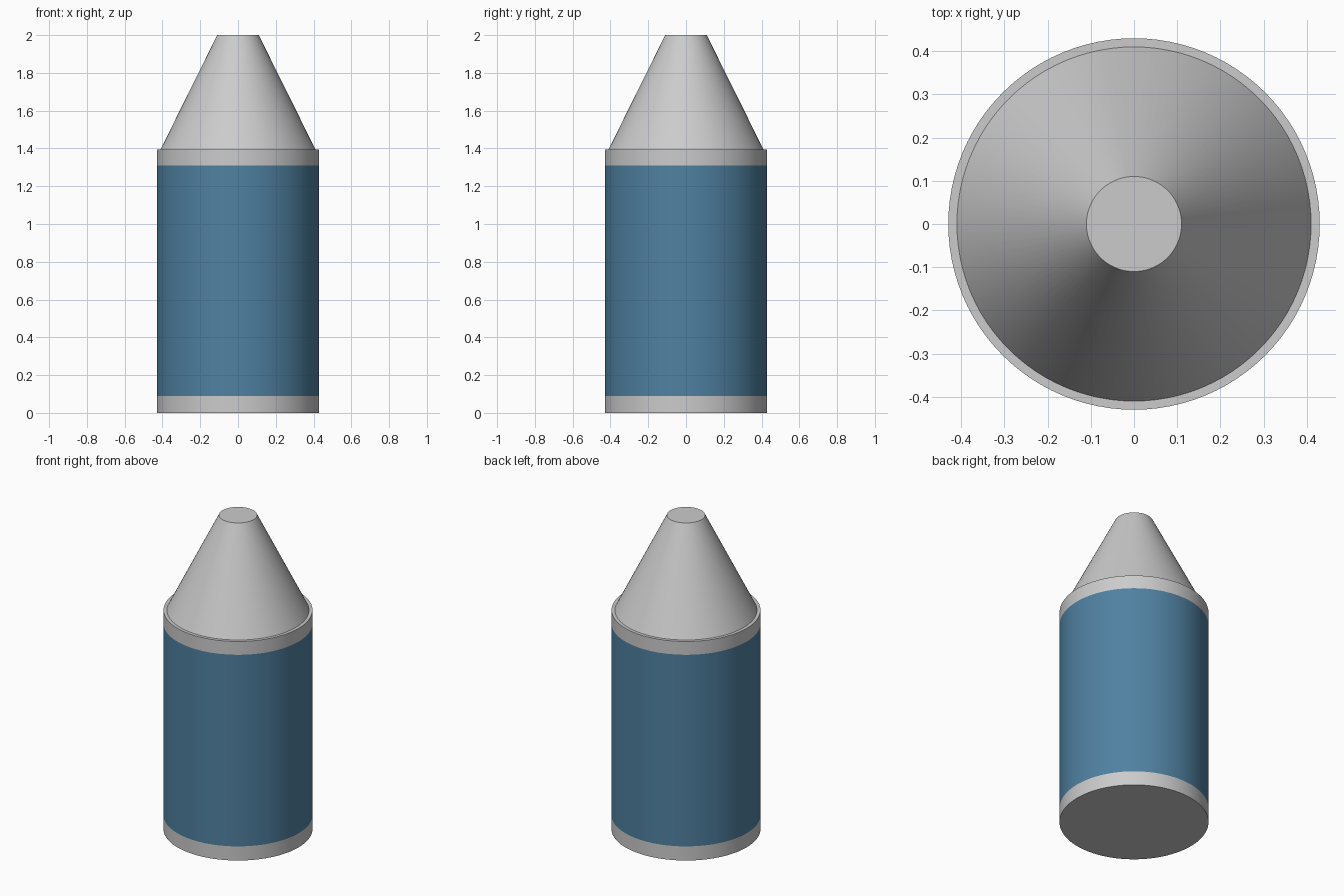
import bpy, bmesh
from math import cos, sin, tau, radians

if "Cube" in bpy.data.objects:
    bpy.data.objects.remove(bpy.data.objects["Cube"])

SIDES = 96


def lathe(name, profile, materials=(), bands=()):
    """Revolve (radius, z) points about z; cap both ends; bands = material per strip."""
    bm = bmesh.new()
    rings = [[bm.verts.new((r * cos(tau * i / SIDES), r * sin(tau * i / SIDES), z))
              for i in range(SIDES)] for r, z in profile]
    for k, (a, b) in enumerate(zip(rings, rings[1:])):
        for i in range(SIDES):
            j = (i + 1) % SIDES
            face = bm.faces.new((a[i], a[j], b[j], b[i]))
            face.material_index = bands[k] if bands else 0
    bm.faces.new(rings[0][::-1])
    bm.faces.new(rings[-1])
    mesh = bpy.data.meshes.new(name)
    bm.to_mesh(mesh)
    bm.free()
    for m in materials:
        mesh.materials.append(m)
    obj = bpy.data.objects.new(name, mesh)
    bpy.context.collection.objects.link(obj)
    bpy.ops.object.select_all(action='DESELECT')
    obj.select_set(True)
    bpy.context.view_layer.objects.active = obj
    bpy.ops.object.shade_smooth_by_angle(angle=radians(30))
    return obj


blue = bpy.data.materials.new("blue_wrapper")
blue.diffuse_color = (0.08, 0.22, 0.36, 1)
blue.use_nodes = True
blue.node_tree.nodes["Principled BSDF"].inputs["Base Color"].default_value = blue.diffuse_color

# Barrel, flat base, stepped shoulder and tapered tip with a blunt end;
# the wrapper is the blue strip between the two grey end bands
lathe("crayon",
      [(0.43, 0), (0.43, 0.09), (0.43, 1.31), (0.43, 1.395), (0.41, 1.395), (0.11, 2)],
      materials=(None, blue), bands=(0, 1, 0, 0, 0))
